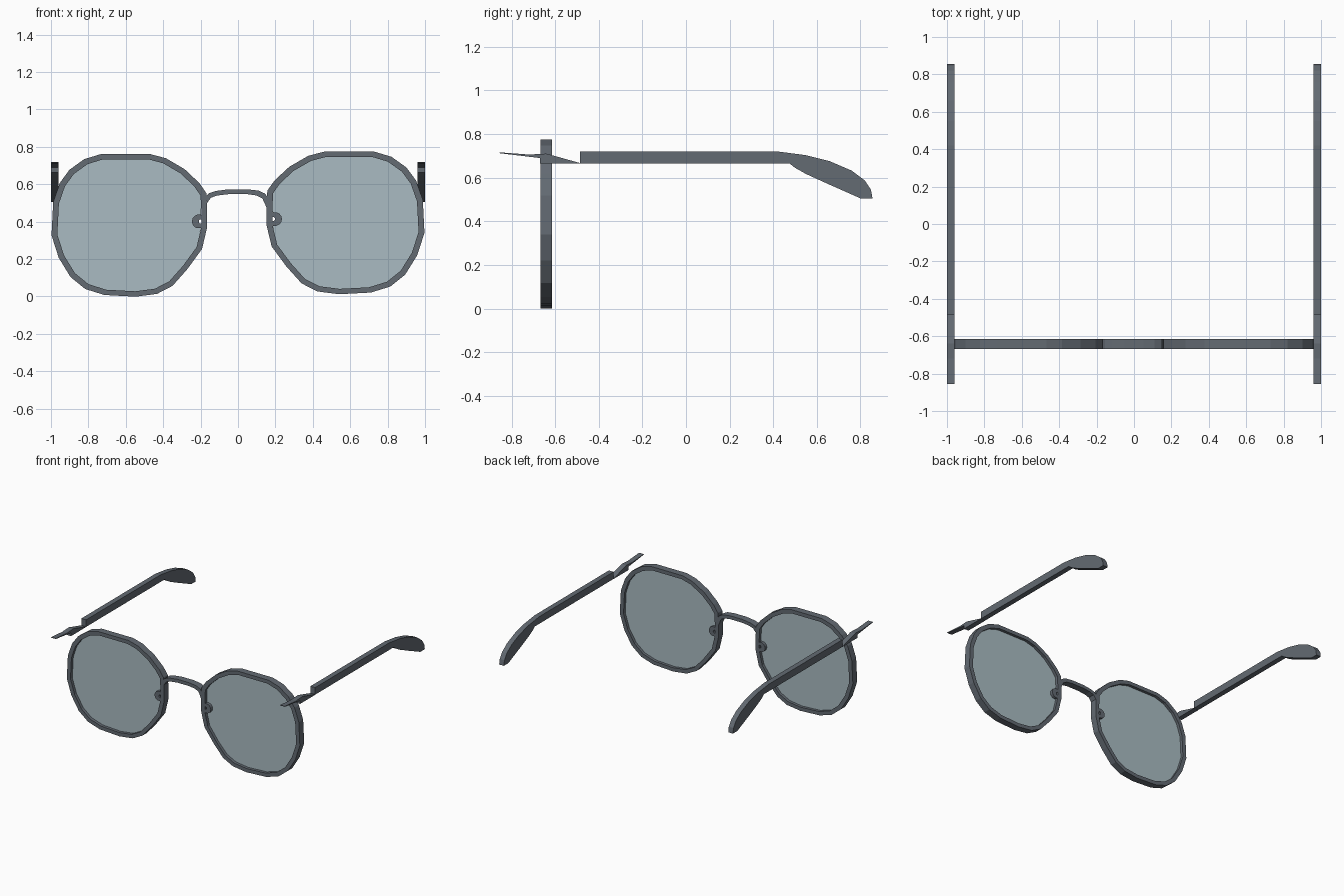
import bpy
import bmesh
import math

if "Cube" in bpy.data.objects:
    bpy.data.objects.remove(bpy.data.objects["Cube"], do_unlink=True)


def material(name, color):
    m = bpy.data.materials.new(name)
    m.use_nodes = True
    m.diffuse_color = color
    m.node_tree.nodes["Principled BSDF"].inputs["Base Color"].default_value = color
    return m


metal = material("dark_grey_metal", (0.125, 0.145, 0.17, 1))
glass = material("pale_blue_glass", (0.40, 0.50, 0.54, 1))


def build(name, bm, mat):
    bmesh.ops.recalc_face_normals(bm, faces=bm.faces)
    mesh = bpy.data.meshes.new(name)
    bm.to_mesh(mesh)
    bm.free()
    mesh.materials.append(mat)
    obj = bpy.data.objects.new(name, mesh)
    bpy.context.collection.objects.link(obj)
    return obj


def extrude(bm, faces, offset):
    res = bmesh.ops.extrude_face_region(bm, geom=faces)
    verts = [g for g in res["geom"] if isinstance(g, bmesh.types.BMVert)]
    bmesh.ops.translate(bm, verts=verts, vec=offset)


def plate(name, points, to_3d, offset, mat):
    """Solid plate from a flat outline."""
    bm = bmesh.new()
    face = bm.faces.new([bm.verts.new(to_3d(p)) for p in points])
    extrude(bm, [face], offset)
    return build(name, bm, mat)


def band(name, outer, inner, mat, closed=True):
    """Solid strip between two matching outlines in the front plane."""
    bm = bmesh.new()
    a = [bm.verts.new((x, FRONT, z)) for x, z in outer]
    b = [bm.verts.new((x, FRONT, z)) for x, z in inner]
    n = len(a)
    faces = []
    for i in range(n if closed else n - 1):
        j = (i + 1) % n
        faces.append(bm.faces.new((a[i], a[j], b[j], b[i])))
    extrude(bm, faces, (0, DEPTH, 0))
    return build(name, bm, mat)


FRONT, DEPTH = -0.668, 0.053
CX, CZ = 0.575, 0.395

# Rim outline, starting at the bridge corner and running over the top
rim = [(.157, .566), (.195, .62), (.275, .694), (.376, .752), (.46, .774),
       (.73, .774), (.82, .747), (.90, .69), (.952, .62), (.988, .518),
       (.997, .34), (.958, .22), (.894, .117), (.814, .053), (.71, .021),
       (.54, .012), (.424, .027), (.34, .07), (.259, .16), (.18, .267),
       (.152, .384), (.152, .48)]


def scaled(points, s):
    return [(CX + (x - CX) * s, CZ + (z - CZ) * s) for x, z in points]


def circle(x, z, r, n=14):
    return [(x + r * math.cos(math.tau * i / n), z + r * math.sin(math.tau * i / n))
            for i in range(n)]


# Temple arm side profile and the pointed hinge piece in front of it
arm = [(-.486, .72), (.42, .72), (.55, .703), (.66, .675), (.76, .632),
       (.82, .587), (.848, .545), (.855, .505), (.80, .505), (.66, .567),
       (.55, .617), (.50, .645), (.475, .665), (-.486, .665)]
hinge = [(-.855, .716), (-.72, .706), (-.64, .71), (-.486, .667),
         (-.486, .664), (-.67, .664), (-.67, .69), (-.855, .712)]

for side, sign in (("left", 1), ("right", -1)):
    def place(points):
        # The right rim is slightly narrower and sits slightly lower
        if sign > 0:
            return points
        return [(-(1 - (1 - x) * 0.985), z - 0.013) for x, z in points]

    band(side + "_rim", place(rim), place(scaled(rim, 0.925)), metal)

    # Lens with a notch around the nose pad
    notch = [(.186, .385), (.212, .395), (.212, .435), (.186, .445)]
    lens = scaled(rim, 0.94)[:-2] + notch
    plate(side + "_lens", place(lens), lambda p: (p[0], -0.645, p[1]),
          (0, 0.008, 0), glass)

    # Nose pad ring
    band(side + "_nose_pad", place(circle(.198, .414, .037)),
         place(circle(.186, .414, .012)), metal)

    # Arm and hinge
    for part, profile in (("arm", arm), ("hinge", hinge)):
        plate(side + "_" + part, profile,
              lambda p: (sign * 0.96, p[0], p[1]), (sign * 0.04, 0, 0), metal)

# Bridge
top = [(-.172, .535), (-.155, .552), (-.12, .564), (-.05, .573), (.05, .573),
       (.11, .566), (.145, .55), (.165, .52)]
low = [(-.165, .50), (-.145, .528), (-.11, .54), (-.05, .547), (.05, .547),
       (.10, .54), (.13, .525), (.155, .47)]
band("bridge", top, low, metal, closed=False)
